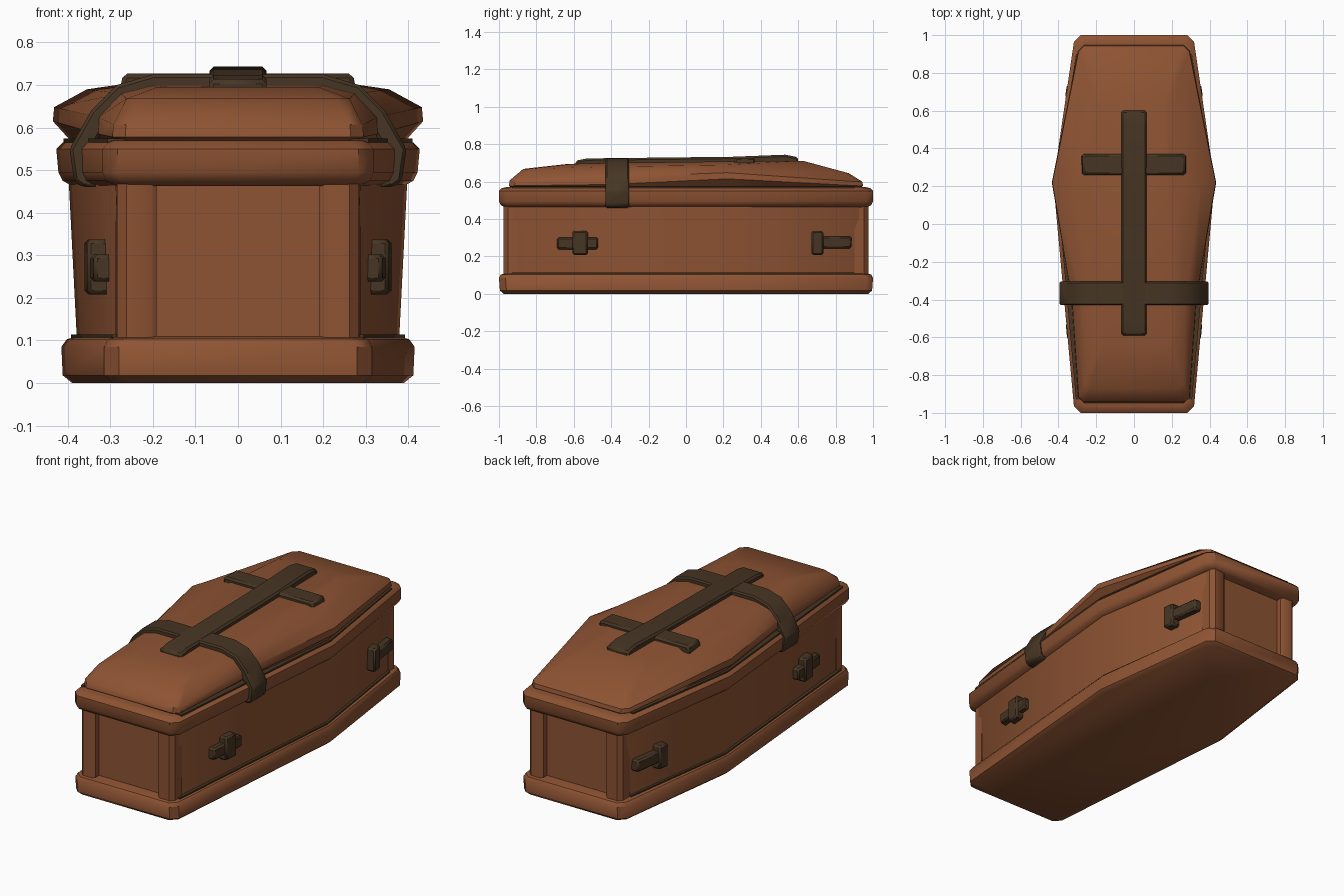
import bpy, bmesh, math
from mathutils import Vector

if "Cube" in bpy.data.objects:
    bpy.data.objects.remove(bpy.data.objects["Cube"])

def material(name, rgb):
    m = bpy.data.materials.new(name)
    m.diffuse_color = (*rgb, 1)
    m.use_nodes = True
    m.node_tree.nodes["Principled BSDF"].inputs["Base Color"].default_value = m.diffuse_color
    return m

WOOD = material("red_brown_wood", (0.27, 0.087, 0.033))
IRON = material("dark_bronze", (0.062, 0.036, 0.017))
YM = 0.22  # position of the shoulders


def finish(name, bm, mat, bevel=0.0):
    bmesh.ops.recalc_face_normals(bm, faces=bm.faces)
    me = bpy.data.meshes.new(name)
    bm.to_mesh(me)
    bm.free()
    me.materials.append(mat)
    ob = bpy.data.objects.new(name, me)
    bpy.context.collection.objects.link(ob)
    if bevel:
        b = ob.modifiers.new("bevel", 'BEVEL')
        b.width, b.segments = bevel, 1
    bpy.ops.object.select_all(action='DESELECT')
    ob.select_set(True)
    bpy.context.view_layer.objects.active = ob
    bpy.ops.object.shade_smooth_by_angle(angle=math.radians(40))
    return ob


def loft(name, rings, mat):
    """Each ring is one half outline (x, y, z) from front to back, mirrored in x."""
    bm = bmesh.new()
    loops = [[bm.verts.new(p) for p in r + [(-x, y, z) for x, y, z in reversed(r)]] for r in rings]
    for a, b in zip(loops, loops[1:]):
        for i in range(len(a)):
            j = (i + 1) % len(a)
            bm.faces.new((a[i], a[j], b[j], b[i]))
    bm.faces.new(loops[0])
    bm.faces.new(loops[-1])
    return finish(name, bm, mat)


def outline(z, we, wm, ye, c=0.035):
    return [(we - c, -ye, z), (we, -ye + c, z), (wm, YM, z), (we, ye - c, z), (we - c, ye, z)]


def prism(name, pts, offset, mat, bevel=0.0):
    """Closed outline swept along an offset."""
    bm = bmesh.new()
    f = bm.faces.new([bm.verts.new(p) for p in pts])
    r = bmesh.ops.extrude_face_region(bm, geom=[f])
    bmesh.ops.translate(bm, vec=Vector(offset), verts=[v for v in r["geom"] if isinstance(v, bmesh.types.BMVert)])
    return finish(name, bm, mat, bevel)


# base moulding, box and upper moulding
loft("base_moulding", [outline(0, .295, .39, .975), outline(.018, .315, .412, .995),
                       outline(.085, .315, .415, 1.0), outline(.103, .305, .402, .99),
                       outline(.11, .28, .375, .965)], WOOD)
loft("box", [outline(.09, .278, .378, .935, .01), outline(.48, .288, .398, .935, .01)], WOOD)
loft("upper_moulding", [outline(.463, .285, .39, .97), outline(.475, .31, .412, .99),
                        outline(.495, .318, .422, 1.0), outline(.55, .318, .427, 1.0),
                        outline(.565, .305, .412, .985), outline(.57, .29, .395, .965)], WOOD)

# corner posts framing the recessed end panels
for sx in (-1, 1):
    for sy in (-1, 1):
        x0, x1, y0, y1, c = .192, .284, .90, .975, .022
        prof = [(x0, y0), (x0, y1 - .01), (x0 + .012, y1), (x1 - c, y1), (x1, y1 - c), (x1 + .004, y0)]
        prism("corner_post", [(sx * x, sy * y, .09) for x, y in prof], (0, 0, .39), WOOD)


# lid: the shoulders sit higher than the ends, the foot half is narrower
def lid_ring(we, ws, wm, ye, ys, ze, zs, zm, zb, c=.03):
    return [(we - c, -ye, ze), (we, -ye + c, ze), (ws, ys, zs), (wm, YM, zm),
            (we, ye - c, zb), (we - c, ye, zb)]

loft("lid", [lid_ring(.27, .31, .385, .925, -.4, .56, .56, .56, .56),
             lid_ring(.295, .33, .435, .947, -.4, .578, .585, .615, .578),
             lid_ring(.293, .328, .432, .942, -.4, .607, .625, .648, .60),
             lid_ring(.262, .275, .355, .87, -.4, .668, .68, .69, .645),
             lid_ring(.19, .20, .23, .63, -.38, .695, .70, .708, .71)], WOOD)

# dark seam strips along the long sides
def seam(name, sx, z, we, wm, width):
    out = [(we, -.93), (wm, YM), (we, .90)]
    pts = out + [(x - width, y) for x, y in reversed(out)]
    prism(name, [(sx * x, y, z) for x, y in pts], (0, 0, .009), IRON)

for sx in (-1, 1):
    seam("base_seam", sx, .105, .296, .392, .05)
    seam("lid_seam", sx, .565, .307, .410, .08)

# strap over the lid
outer = [(.365, .46), (.385, .475), (.396, .55), (.345, .64), (.285, .70), (.2, .725)]
inner = [(.325, .46), (.34, .475), (.35, .54), (.30, .62), (.25, .665), (.18, .68)]
band = outer + [(-x, z) for x, z in reversed(outer)] + [(-x, z) for x, z in inner] + inner[::-1]
prism("lid_strap", [(x, -.43, z) for x, z in band], (0, .125, 0), IRON, .012)

# large cross on the lid
prism("cross_upright", [(-.067, -.59, .66), (-.067, -.59, .712), (-.067, -.53, .724), (-.067, .25, .733),
                        (-.067, .53, .744), (-.067, .60, .73), (-.067, .60, .68)],
      (.134, 0, 0), IRON, .01)
arm = [(-.28, .675), (-.27, .727), (.27, .727), (.28, .675)]
prism("cross_arm", [(x, .26, z) for x, z in arm], (0, .11, 0), IRON, .01)


# small cross fittings on the sides
def plate(name, sx, y0, y1, z0, z1, out):
    def wall(y):
        t = (y + 1) / (YM + 1) if y < YM else (1 - y) / (1 - YM)
        return .282 + .106 * t
    pts = [(wall(y0) - .02, y0), (wall(y0) + out, y0), (wall(y1) + out, y1), (wall(y1) - .02, y1)]
    prism(name, [(sx * x, y, z0) for x, y in pts], (0, 0, z1 - z0), IRON, .009)

for sx in (-1, 1):
    plate("front_fitting_bar", sx, -.69, -.47, .238, .302, .03)
    plate("front_fitting_upright", sx, -.608, -.525, .208, .337, .038)
    plate("rear_fitting_bar", sx, .68, .885, .243, .308, .03)
    plate("rear_fitting_upright", sx, .67, .735, .208, .337, .038)
